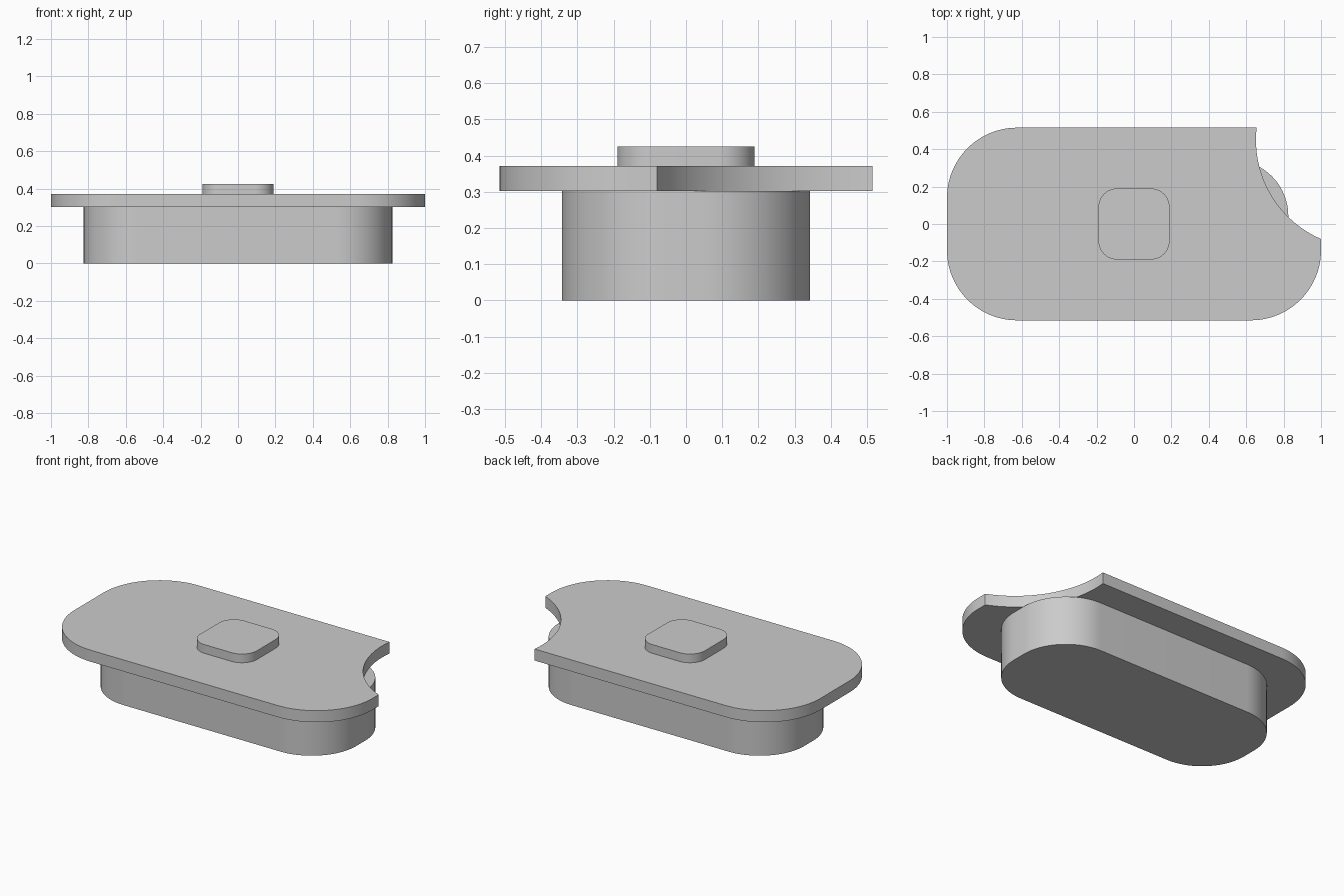
import bpy
import bmesh
from math import acos, asin, cos, pi, sin

if "Cube" in bpy.data.objects:
    bpy.data.objects.remove(bpy.data.objects["Cube"], do_unlink=True)

grey = bpy.data.materials.new("plain grey")
grey.use_nodes = True
colour = (0.6, 0.6, 0.6, 1)
grey.diffuse_color = colour
grey.node_tree.nodes["Principled BSDF"].inputs["Base Color"].default_value = colour


def arc(cx, cy, r, start, end, steps=24):
    """Points along a circular arc, both ends included."""
    angles = [start + (end - start) * i / steps for i in range(steps + 1)]
    return [(cx + r * cos(a), cy + r * sin(a)) for a in angles]


def corner(half_x, half_y, r, quadrant):
    """One rounded corner, counter-clockwise; quadrant 0 is +x +y."""
    sx = 1 if quadrant in (0, 3) else -1
    sy = 1 if quadrant in (0, 1) else -1
    start = quadrant * pi / 2
    return arc(sx * (half_x - r), sy * (half_y - r), r, start, start + pi / 2)


def rounded_rectangle(half_x, half_y, r):
    return [p for q in range(4) for p in corner(half_x, half_y, r, q)]


def extrude(name, outline, bottom, top):
    """Solid prism from a counter-clockwise outline."""
    bm = bmesh.new()
    face = bm.faces.new([bm.verts.new((x, y, bottom)) for x, y in outline])
    result = bmesh.ops.extrude_face_region(bm, geom=[face], use_keep_orig=True)
    raised = [v for v in result["geom"] if isinstance(v, bmesh.types.BMVert)]
    bmesh.ops.translate(bm, verts=raised, vec=(0, 0, top - bottom))
    bmesh.ops.recalc_face_normals(bm, faces=bm.faces)
    mesh = bpy.data.meshes.new(name)
    bm.to_mesh(mesh)
    bm.free()
    mesh.materials.append(grey)
    obj = bpy.data.objects.new(name, mesh)
    bpy.context.collection.objects.link(obj)
    bpy.ops.object.select_all(action="DESELECT")
    obj.select_set(True)
    bpy.context.view_layer.objects.active = obj
    bpy.ops.object.shade_smooth_by_angle(angle=pi / 6)
    return obj


# Body under the plate
extrude("base", rounded_rectangle(0.825, 0.343, 0.3), 0, 0.302)

# Wide plate with a round bite through its back left corner
half_x, half_y, radius = 1.0, 0.515, 0.375
bite_x, bite_y, bite_r = 1.23, 0.45, 0.578
bite_start = 2 * pi - acos((half_x - bite_x) / bite_r)
bite_end = pi - asin((half_y - bite_y) / bite_r)
plate = arc(bite_x, bite_y, bite_r, bite_start, bite_end, 32)
for q in (1, 2, 3):
    plate += corner(half_x, half_y, radius, q)
extrude("top_plate", plate, 0.302, 0.372)

# Small raised pad in the middle
extrude("center_pad", rounded_rectangle(0.19, 0.19, 0.1), 0.372, 0.425)
